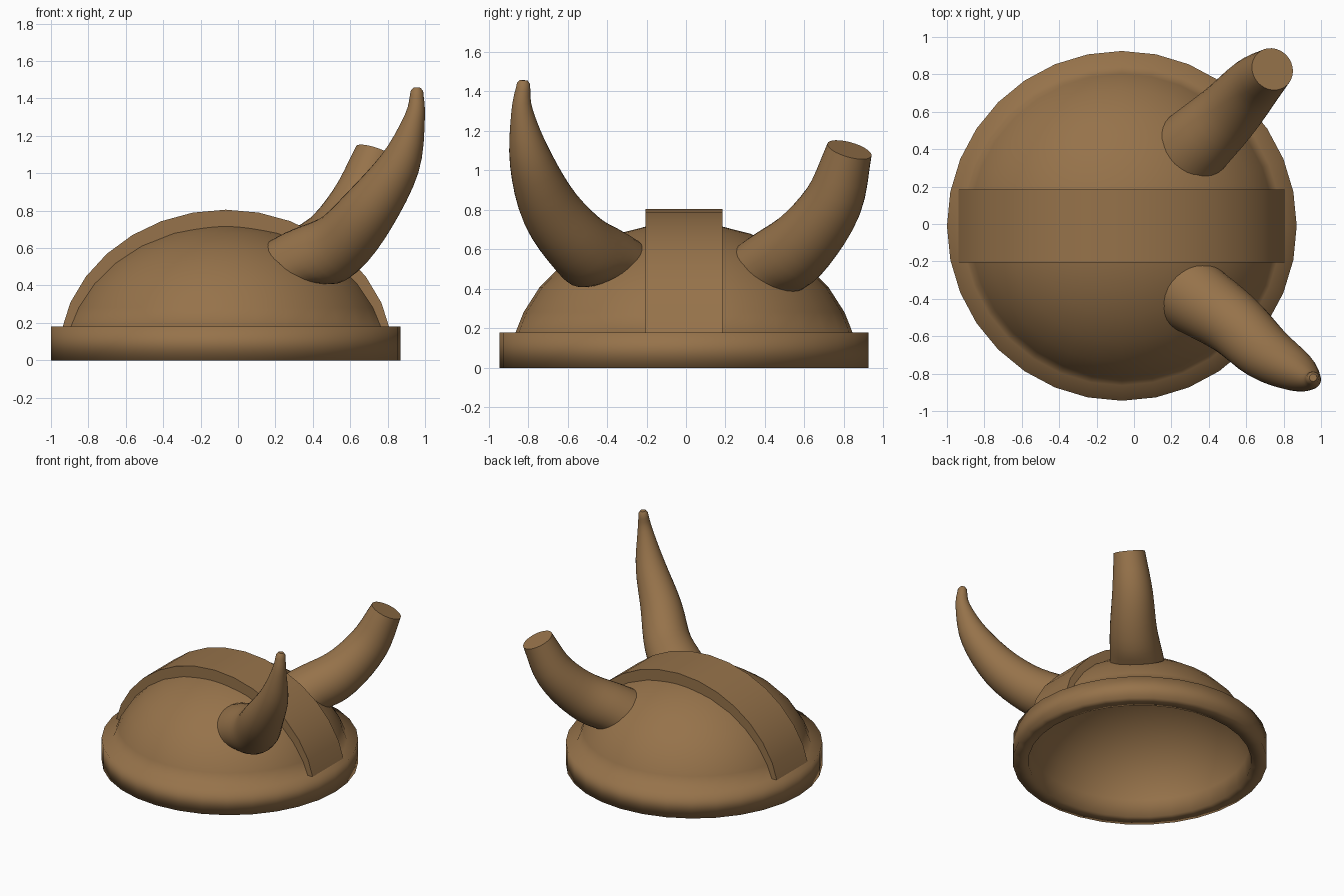
import bpy, bmesh
from math import sin, cos, pi, radians, sqrt
from mathutils import Vector

cube = bpy.data.objects.get("Cube")
if cube:
    bpy.data.objects.remove(cube, do_unlink=True)

CENTRE = Vector((-0.065, -0.01, 0))
SIDES = 32

leather = bpy.data.materials.new("warm_brown")
leather.use_nodes = True
BROWN = (0.305, 0.17, 0.069, 1)
leather.diffuse_color = BROWN
leather.node_tree.nodes["Principled BSDF"].inputs["Base Color"].default_value = BROWN


def finish(name, bm, angle=None):
    """Turn a bmesh into a smooth, brown object."""
    bmesh.ops.recalc_face_normals(bm, faces=bm.faces)
    mesh = bpy.data.meshes.new(name)
    bm.to_mesh(mesh)
    bm.free()
    mesh.materials.append(leather)
    obj = bpy.data.objects.new(name, mesh)
    bpy.context.collection.objects.link(obj)
    bpy.ops.object.select_all(action='DESELECT')
    obj.select_set(True)
    bpy.context.view_layer.objects.active = obj
    if angle:
        bpy.ops.object.shade_smooth_by_angle(angle=radians(angle))
    else:
        bpy.ops.object.shade_smooth()
    return obj


def bridge(bm, rings):
    """Skin consecutive closed rings with quads."""
    for a, b in zip(rings, rings[1:]):
        n = len(a)
        for i in range(n):
            bm.faces.new((a[i], a[(i + 1) % n], b[(i + 1) % n], b[i]))


def ellipse(a, b, z_low, steps):
    """Quarter arc from height z_low up to just short of the crown."""
    arc = [(a * sqrt(1 - (z_low / b) ** 2), z_low)]
    for i in range(1, steps):
        t = pi / 2 * i / steps
        if b * sin(t) > z_low + 0.03:
            arc.append((a * cos(t), b * sin(t)))
    return arc


# Domed bowl with thick rim band, hollow underneath
def make_bowl():
    outer = [(0.935, 0), (0.935, 0.18)] + ellipse(0.88, 0.735, 0.18, 8)
    inner = ellipse(0.82, 0.68, 0, 8)
    bm = bmesh.new()

    def ring(r, z):
        return [bm.verts.new(CENTRE + Vector((r * cos(2 * pi * i / SIDES),
                                              r * sin(2 * pi * i / SIDES), z)))
                for i in range(SIDES)]

    rings = [ring(r, z) for r, z in inner[::-1] + outer]
    bridge(bm, rings)
    for loop, top in ((rings[0], 0.68), (rings[-1], 0.735)):
        crown = bm.verts.new(CENTRE + Vector((0, 0, top)))
        for i in range(SIDES):
            bm.faces.new((loop[i], loop[(i + 1) % SIDES], crown))
    finish("helmet_bowl", bm)


# Raised strap arching over the crown from side to side
def make_strap():
    def arch(a, b):
        half = ellipse(a, b, 0.13, 8)
        return [(-x, z) for x, z in half] + [(0, b)] + half[::-1]

    bm = bmesh.new()
    rings = []
    for (xo, zo), (xi, zi) in zip(arch(0.9, 0.805), arch(0.85, 0.7)):
        section = ((xo, -0.195, zo), (xo, 0.195, zo), (xi, 0.195, zi), (xi, -0.195, zi))
        rings.append([bm.verts.new(CENTRE + Vector(p)) for p in section])
    bridge(bm, rings)
    bm.faces.new(rings[0])
    bm.faces.new(rings[-1])
    finish("crown_strap", bm, 40)


def spline(points, steps):
    """Smooth curve through (x, y, z, radius) points."""
    p = [Vector(q) for q in points]
    p = [2 * p[0] - p[1]] + p + [2 * p[-1] - p[-2]]
    out = []
    for a, b, c, d in zip(p, p[1:], p[2:], p[3:]):
        for i in range(steps):
            t = i / steps
            out.append(0.5 * (2 * b + (c - a) * t + (2 * a - 5 * b + 4 * c - d) * t ** 2
                              + (3 * b - a - 3 * c + d) * t ** 3))
    return out + [p[-2]]


# Tapering curved horn whose foot lies against the bowl
def make_horn(name, points, foot_normal, rounded):
    path = spline(points, 4)
    heading = Vector((points[-1][0] - points[0][0], points[-1][1] - points[0][1], 0))
    across = heading.cross(Vector((0, 0, 1))).normalized()
    foot = Vector(foot_normal).normalized()
    bm = bmesh.new()
    rings = []
    last = len(path) - 1
    for k, p in enumerate(path):
        normal = (path[min(k + 1, last)] - path[max(k - 1, 0)]).to_3d().normalized()
        normal = normal.lerp(foot, max(0, 1 - k / 4)).normalized()
        up = across.cross(normal).normalized()
        side = normal.cross(up)
        rings.append([bm.verts.new(p.to_3d() + p.w * (side * cos(2 * pi * i / SIDES)
                                                      + up * sin(2 * pi * i / SIDES)))
                      for i in range(SIDES)])
    if rounded:
        centre, radius = path[-1].to_3d(), path[-1].w
        rings.append([bm.verts.new(centre + (v.co - centre) * 0.6 + normal * radius * 0.5)
                      for v in rings[-1]])
    bridge(bm, rings)
    bm.faces.new(rings[0])
    bm.faces.new(rings[-1])
    finish(name, bm, 50)


make_bowl()
make_strap()

# Pointed front horn and broken-off back horn
make_horn("front_pointed_horn",
          [(0.335, -0.40, 0.53, 0.2), (0.53, -0.53, 0.61, 0.175),
           (0.70, -0.685, 0.80, 0.152), (0.865, -0.785, 1.05, 0.11),
           (0.945, -0.83, 1.3, 0.055), (0.957, -0.823, 1.44, 0.033)],
          (0.43, -0.43, 0.8), True)
make_horn("back_broken_horn",
          [(0.33, 0.43, 0.51, 0.2), (0.50, 0.59, 0.63, 0.175),
           (0.64, 0.745, 0.84, 0.15), (0.74, 0.828, 1.105, 0.116)],
          (0.43, 0.45, 0.8), False)
